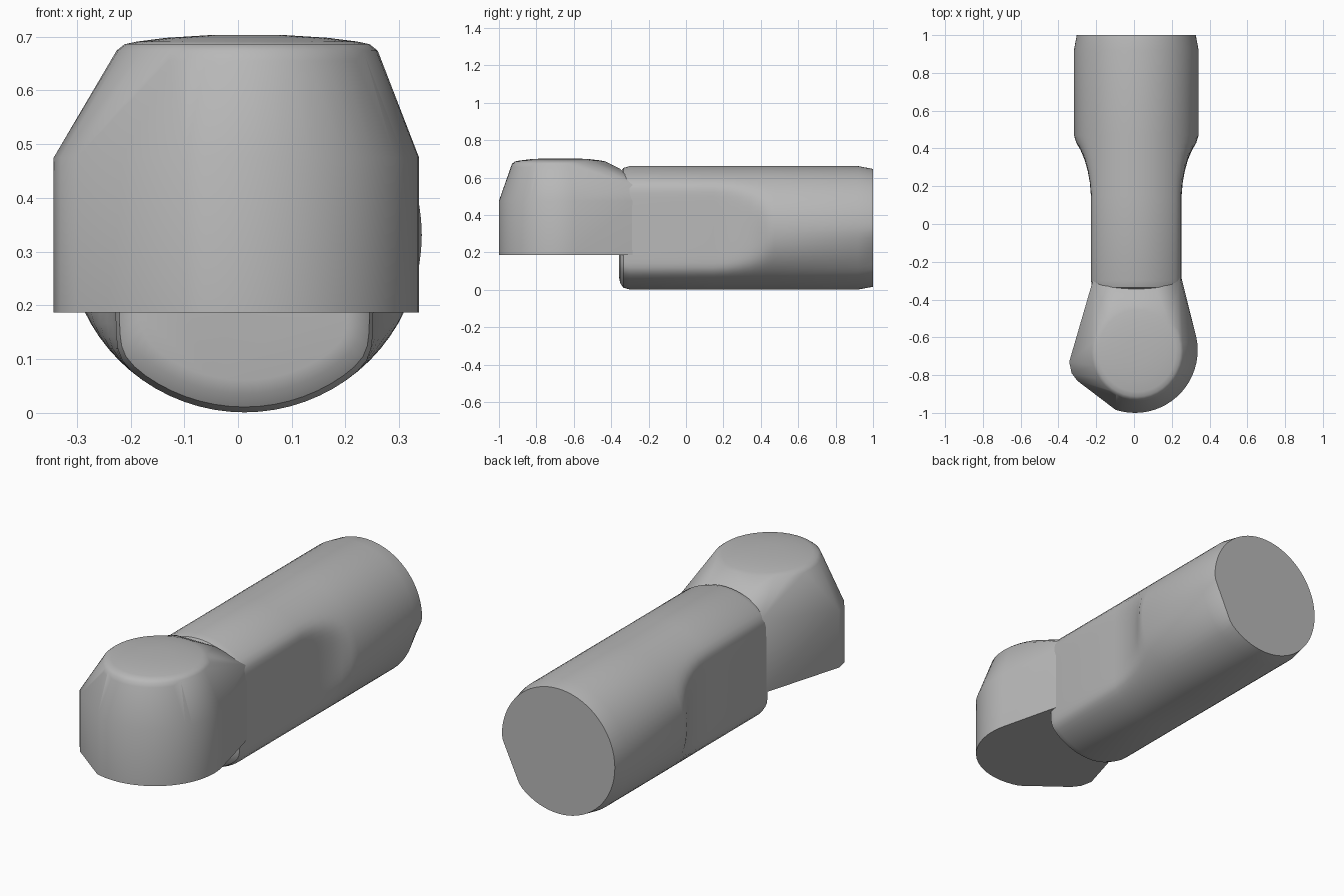
import bpy, bmesh
from math import sin, cos, pi, radians

cube = bpy.data.objects.get("Cube")
if cube:
    bpy.data.objects.remove(cube)

grey = bpy.data.materials.new("plain grey")
grey.use_nodes = True
colour = (0.48, 0.48, 0.48, 1)
grey.diffuse_color = colour
grey.node_tree.nodes["Principled BSDF"].inputs["Base Color"].default_value = colour


def finish(name, bm, angle):
    bmesh.ops.recalc_face_normals(bm, faces=bm.faces)
    mesh = bpy.data.meshes.new(name)
    bm.to_mesh(mesh)
    bm.free()
    obj = bpy.data.objects.new(name, mesh)
    bpy.context.collection.objects.link(obj)
    mesh.materials.append(grey)
    bpy.ops.object.select_all(action="DESELECT")
    obj.select_set(True)
    bpy.context.view_layer.objects.active = obj
    bpy.ops.object.shade_smooth_by_angle(angle=radians(angle))


# Shaft: round section whose sides are softly squeezed to half width w
SEG = 72
CX, CZ = 0.012, 0.331


def section(bm, y, r, w, chord=False):
    ring = []
    lo, hi = radians(-47), radians(-3)
    mid, half = (lo + hi) / 2, (hi - lo) / 2
    for i in range(SEG):
        a = 2 * pi * i / SEG - pi
        rad = r
        if chord and lo < a < hi:
            rad = r * cos(half) / cos(a - mid)
        x, z = rad * cos(a), rad * sin(a)
        x /= (1 + abs(x / w) ** 18) ** (1 / 18)
        ring.append(bm.verts.new((CX + x, y, CZ + z)))
    return ring


bm = bmesh.new()
stations = [(-0.357, 0.27, 0.19), (-0.352, 0.295, 0.215), (-0.335, 0.32, 0.233),
            (-0.3, 0.33, 0.24), (0.15, 0.33, 0.24), (0.22, 0.33, 0.246),
            (0.28, 0.33, 0.257), (0.34, 0.33, 0.274), (0.39, 0.33, 0.297),
            (0.43, 0.33, 0.33), (0.47, 0.33, 0.5), (0.92, 0.33, 0.6)]
rings = [section(bm, *s) for s in stations]
rings.append(section(bm, 1.0, 0.315, 0.6, chord=True))
for a, b in zip(rings, rings[1:]):
    for i in range(SEG):
        j = (i + 1) % SEG
        bm.faces.new((a[i], a[j], b[j], b[i]))
bm.faces.new(rings[0])
bm.faces.new(rings[-1])
finish("shaft", bm, 35)

# Head: hull of a beaked outline, a rounded crown and the neck corners
bm = bmesh.new()
outline = [(0.005 + 0.332 * cos(radians(a)), -0.668 + 0.332 * sin(radians(a)))
           for a in range(-108, 13, 6)]
outline += [(-0.3, -0.83), (-0.33, -0.79), (-0.343, -0.73), (-0.325, -0.67),
            (-0.215, -0.29), (0.25, -0.28)]
for z in (0.187, 0.475):
    for x, y in outline:
        bm.verts.new((x, y, z))
for r, z in [(0.25, 0.655), (0.243, 0.674), (0.228, 0.686), (0.205, 0.691),
             (0.15, 0.698), (0.07, 0.703)]:
    for i in range(40):
        a = 2 * pi * i / 40
        bm.verts.new((0.017 + r * cos(a), -0.672 + 1.06 * r * sin(a), z))
for x, y, z in [(-0.215, -0.29, 0.56), (0.24, -0.28, 0.56),
                (-0.1, -0.35, 0.645), (0.12, -0.35, 0.645)]:
    bm.verts.new((x, y, z))
hull = bmesh.ops.convex_hull(bm, input=bm.verts[:])
loose = [v for v in bm.verts if not v.link_faces]
bmesh.ops.delete(bm, geom=loose, context="VERTS")
bmesh.ops.dissolve_limit(bm, angle_limit=radians(0.5), verts=bm.verts[:],
                         edges=bm.edges[:])
finish("head", bm, 32)
